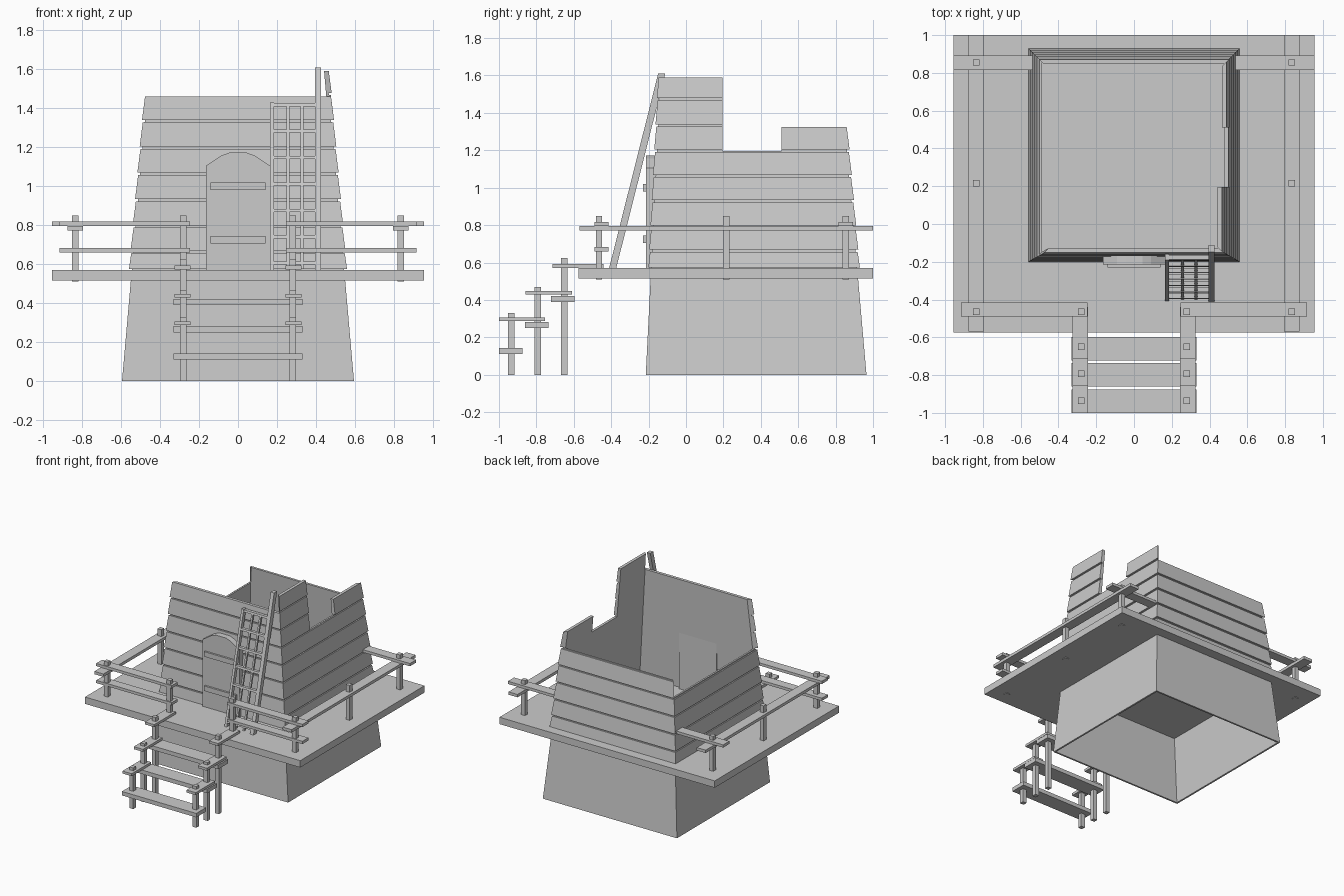
import bpy, bmesh

if "Cube" in bpy.data.objects:
    bpy.data.objects.remove(bpy.data.objects["Cube"])

HEX = [(0, 3, 2, 1), (4, 5, 6, 7), (0, 1, 5, 4), (1, 2, 6, 5), (2, 3, 7, 6), (3, 0, 4, 7)]


def mesh(name, verts, faces):
    me = bpy.data.meshes.new(name)
    bm = bmesh.new()
    vs = [bm.verts.new(v) for v in verts]
    for f in faces:
        bm.faces.new([vs[i] for i in f])
    bmesh.ops.recalc_face_normals(bm, faces=bm.faces)
    bm.to_mesh(me)
    bm.free()
    ob = bpy.data.objects.new(name, me)
    bpy.context.collection.objects.link(ob)
    return ob


def box(name, x0, x1, y0, y1, z0, z1):
    return mesh(name, [(x, y, z) for z in (z0, z1)
                       for x, y in ((x0, y0), (x1, y0), (x1, y1), (x0, y1))], HEX)


def post(name, x, y, z0, z1, r=0.017):
    box(name, x - r, x + r, y - r, y + r, z0, z1)


# Tapered tower: a point on one side at height z, pushed out by o
def wall_point(side, a, z, o):
    hx = 0.595 - 0.0877 * z + o
    yf, yb = -0.215 + 0.05 * z - o, 0.965 - 0.0875 * z + o
    if side in ("front", "back"):
        return (max(-hx, min(hx, a)), yf if side == "front" else yb, z)
    return (hx if side == "right" else -hx, max(yf, min(yb, a)), z)


def panel(name, side, a0, a1, z0, z1, inner, out_bottom, out_top):
    v = []
    for z, out in ((z0, out_bottom), (z1, out_top)):
        v += [wall_point(side, a0, z, inner), wall_point(side, a1, z, inner),
              wall_point(side, a1, z, out), wall_point(side, a0, z, out)]
    mesh(name, v, HEX)


LEVELS = [0.57, 0.665, 0.795, 0.93, 1.065, 1.2, 1.335, 1.475, 1.6]


def wall(side, a0, a1, base, top):
    panel(side + "_wall", side, a0, a1, base, top, -0.014, 0, 0)
    # overlapping cladding boards with narrow grooves
    for lo, hi in zip(LEVELS, LEVELS[1:]):
        if hi > base + 0.02 and lo < top - 0.02 and hi > 0.6:
            panel(side + "_board", side, a0, a1, lo + 0.004, min(hi - 0.008, top),
                  0, 0.015, 0.010)


wall("front", -9, 9, 0, 1.46)
wall("back", -9, 9, 0, 1.195)
wall("left", -9, 9, 0, 1.065)
wall("right", -9, 9, 0, 1.195)
wall("right", -9, 0.195, 1.195, 1.59)   # tall front battlement
wall("right", 0.51, 9, 1.195, 1.325)    # low rear battlement

# Deck
box("deck", -0.955, 0.955, -0.575, 1.0, 0.515, 0.57)

# Arched door with hinge straps
arch = [(-0.165, 0.57), (0.165, 0.57), (0.165, 1.105), (0.09, 1.155), (0.045, 1.172),
        (-0.045, 1.172), (-0.09, 1.155), (-0.165, 1.105)]
n = len(arch)
mesh("door", [(x, y, z) for y in (-0.215, -0.15) for x, z in arch],
     [tuple(range(n)), tuple(range(n, 2 * n))] +
     [(i, (i + 1) % n, n + (i + 1) % n, n + i) for i in range(n)])
for z in (0.725, 1.0):
    box("door_strap", -0.14, 0.14, -0.23, -0.21, z - 0.02, z + 0.02)


# Leaning ladder
def ladder_bar(name, x0, x1, z0, z1, t):
    v = []
    for z in (z0, z1):
        y = -0.392 + (z - 0.57) * 0.252
        v += [(x0, y - t, z), (x1, y - t, z), (x1, y + t, z), (x0, y + t, z)]
    mesh(name, v, HEX)


ladder_bar("ladder_rail", 0.165, 0.185, 0.57, 1.43, 0.016)
ladder_bar("ladder_rail", 0.395, 0.425, 0.57, 1.61, 0.019)
for x in (0.257, 0.328):
    ladder_bar("ladder_slat", x - 0.007, x + 0.007, 0.575, 1.42, 0.008)
for i in range(7):
    z = 0.605 + i * 0.1355
    ladder_bar("ladder_rung", 0.17, 0.41, z - 0.008, z + 0.008, 0.012)

# Railings and stairs, mirrored left and right
for s in (-1, 1):
    def slab(name, xa, xb, *rest):
        box(name, min(s * xa, s * xb), max(s * xa, s * xb), *rest)

    for y in (-0.465, 0.215, 0.855):
        post("railing_post", s * 0.835, y, 0.51, 0.85)
    post("railing_post", s * 0.28, -0.465, 0.51, 0.85)
    slab("side_rail", 0.795, 0.875, -0.57, 1.0, 0.772, 0.795)
    slab("back_rail", 0.53, 0.955, 0.815, 0.893, 0.796, 0.818)
    for z in (0.796, 0.66):
        slab("front_rail", 0.245, 0.915, -0.49, -0.415, z, z + 0.022)

    # stair posts and stepped handrails
    for y, top in ((-0.935, 0.33), (-0.793, 0.468), (-0.65, 0.625)):
        post("stair_post", s * 0.28, y, 0, top)
    for y0, y1, z in ((-1.0, -0.755, 0.287), (-0.857, -0.61, 0.428), (-0.715, -0.44, 0.572)):
        slab("stair_handrail", 0.243, 0.325, y0, y1, z, z + 0.02)

# Stair treads
for i in range(3):
    y, z = -1.0 + 0.139 * i, 0.11 + 0.14 * i
    box("stair_tread", -0.33, 0.33, y, y + 0.125, z, z + 0.032)
